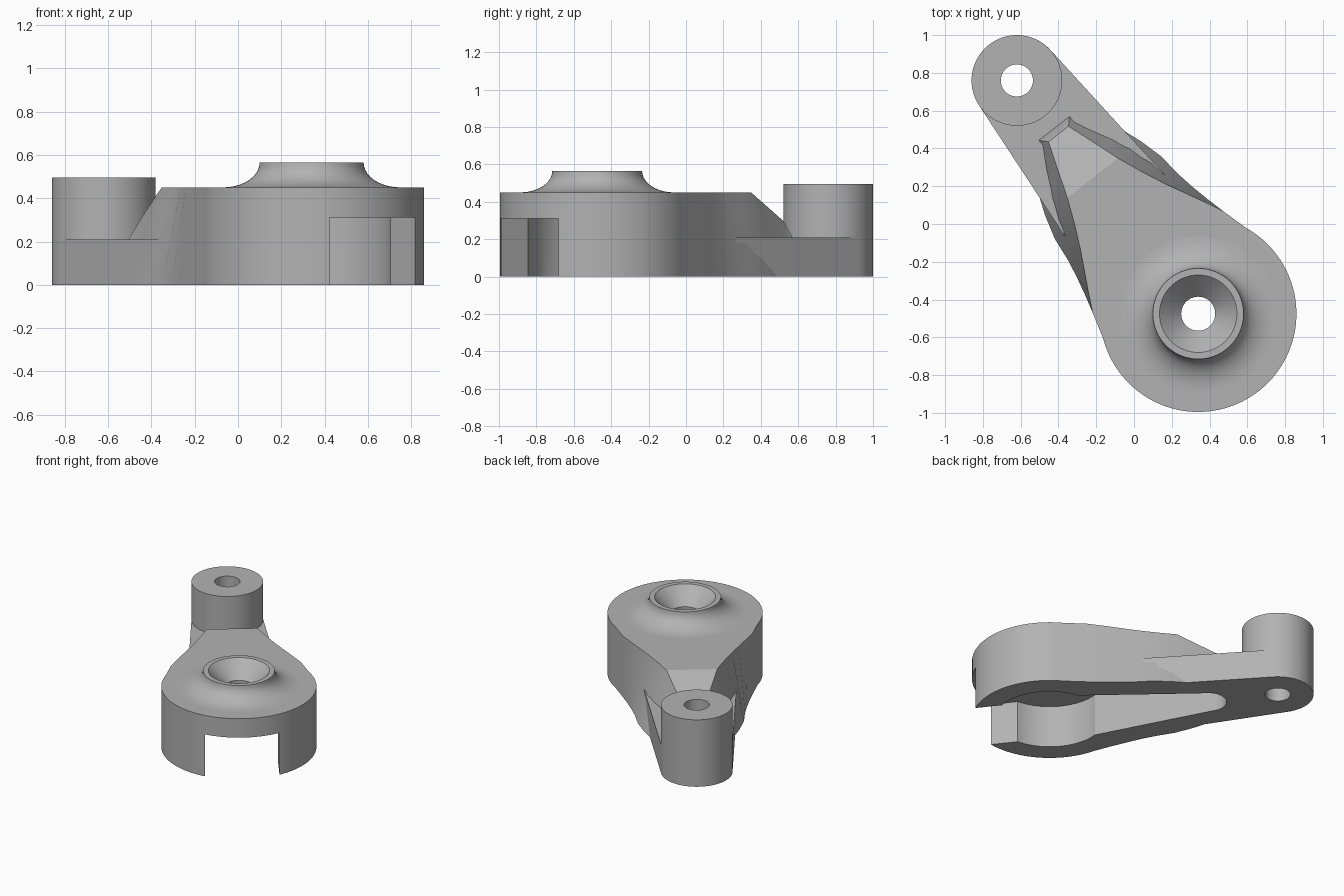
import bpy, bmesh, math
from mathutils import Vector

if "Cube" in bpy.data.objects:
    bpy.data.objects.remove(bpy.data.objects["Cube"])

# Arm axis: from the large pivot to the small pivot
PIVOT = Vector((0.34, -0.475, 0))
TIP = Vector((-0.62, 0.76, 0))
ALONG = (TIP - PIVOT).normalized()
ACROSS = Vector((ALONG.y, -ALONG.x, 0))
LENGTH = (TIP - PIVOT).length

grey = bpy.data.materials.new("mid_grey")
grey.use_nodes = True
GREY = (0.45, 0.45, 0.45, 1)
grey.diffuse_color = GREY
grey.node_tree.nodes["Principled BSDF"].inputs["Base Color"].default_value = GREY


def finish(bm, name):
    bmesh.ops.remove_doubles(bm, verts=bm.verts, dist=1e-5)
    bmesh.ops.recalc_face_normals(bm, faces=bm.faces)
    mesh = bpy.data.meshes.new(name)
    bm.to_mesh(mesh)
    bm.free()
    mesh.materials.append(grey)
    obj = bpy.data.objects.new(name, mesh)
    bpy.context.collection.objects.link(obj)
    return obj


def loft(name, rows, bottom=0.0):
    """Symmetric solid along the arm; row = distance, low half width, high half width, top."""
    bm = bmesh.new()
    rings = []
    for t, low, high, top in rows:
        base = PIVOT + ALONG * t
        corners = ((-low, bottom), (low, bottom), (high, top), (-high, top))
        rings.append([bm.verts.new(base + ACROSS * s + Vector((0, 0, z))) for s, z in corners])
    for a, b in zip(rings, rings[1:]):
        for i in range(4):
            j = (i + 1) % 4
            bm.faces.new((a[i], a[j], b[j], b[i]))
    bm.faces.new(rings[0])
    bm.faces.new(rings[-1])
    return finish(bm, name)


def revolve(name, centre, profile, steps=96):
    """Closed ring turned around a vertical axis."""
    bm = bmesh.new()
    rings = []
    for k in range(steps):
        a = math.tau * k / steps
        rings.append([bm.verts.new(centre + Vector((r * math.cos(a), r * math.sin(a), z)))
                      for r, z in profile])
    n = len(profile)
    for k in range(steps):
        a, b = rings[k], rings[(k + 1) % steps]
        for i in range(n):
            j = (i + 1) % n
            bm.faces.new((a[i], a[j], b[j], b[i]))
    return finish(bm, name)


def drill(name, centre, radius):
    return revolve(name, centre, [(0, -0.2), (radius, -0.2), (radius, 0.8), (0, 0.8)])


def arc(centre, radius, start, end, top, steps):
    """Rows following a circle on the arm axis, angles in degrees."""
    rows = []
    for k in range(steps + 1):
        a = math.radians(start + (end - start) * k / steps)
        s = max(0.0, radius * math.sin(a))
        rows.append((centre + radius * math.cos(a), s, s, top))
    return rows


# Main body: round head narrowing to a drafted, sloping neck
body = loft("main_body", arc(0, 0.52, 180, 67, 0.45, 40) + [
    (0.35, 0.437, 0.437, 0.45), (0.45, 0.411, 0.388, 0.45),
    (0.55, 0.388, 0.336, 0.45), (0.65, 0.37, 0.284, 0.45),
    (0.78, 0.356, 0.224, 0.45), (0.91, 0.32, 0.17, 0.45),
    (1.0, 0.286, 0.139, 0.404), (1.205, 0.19, 0.067, 0.30),
    (1.245, 0.18, 0.105, 0.205)])

# Low arm plate reaching around the small pivot
plate = loft("arm_plate", [(0.6, 0.319, 0.319, 0.21), (1.0, 0.286, 0.286, 0.21)]
             + arc(LENGTH, 0.24, 86, 0, 0.21, 30))

# Raised bosses
revolve("end_boss", TIP, [(0.085, 0.2), (0.24, 0.2), (0.24, 0.495), (0.085, 0.495)])
fillet = [(0.24 + 0.17 * (1 - math.cos(a)), 0.565 - 0.115 * math.sin(a))
          for a in (math.radians(9 * k) for k in range(11))]
revolve("flared_boss", PIVOT, [(0.09, 0.45), (0.205, 0.565)] + fillet)

# Underside pocket with open slot, round chamber and tapering channel
channel = []
for t, s, top in arc(1.09, 0.12, 83, 0, 0, 16) and [(r[0], r[1], 0) for r in arc(1.09, 0.12, 83, 0, 0, 16)]:
    channel.append((t, s, s, 0.31 - 0.38 * (t - 0.85)))
pocket = loft("pocket_cutter", [(-0.7, 0.25, 0.25, 0.31)]
              + arc(0, 0.37, 137.5, 47, 0.31, 28)
              + [(0.85, 0.163, 0.163, 0.31)] + channel, bottom=-0.1)
head_drill = drill("head_hole_cutter", PIVOT, 0.09)
tip_drill = drill("tip_hole_cutter", TIP, 0.085)


def cut(target, cutter):
    mod = target.modifiers.new("cut", "BOOLEAN")
    mod.operation = "DIFFERENCE"
    mod.solver = "EXACT"
    mod.object = cutter
    bpy.context.view_layer.objects.active = target
    bpy.ops.object.modifier_apply(modifier=mod.name)


for target, cutter in ((body, pocket), (body, head_drill), (plate, pocket), (plate, tip_drill)):
    cut(target, cutter)
for helper in (pocket, head_drill, tip_drill):
    bpy.data.objects.remove(helper)

# Smooth round walls, keep crisp edges
for name in ("main_body", "arm_plate", "end_boss", "flared_boss"):
    obj = bpy.data.objects[name]
    bpy.ops.object.select_all(action="DESELECT")
    obj.select_set(True)
    bpy.context.view_layer.objects.active = obj
    bpy.ops.object.shade_smooth_by_angle(angle=math.radians(25))
